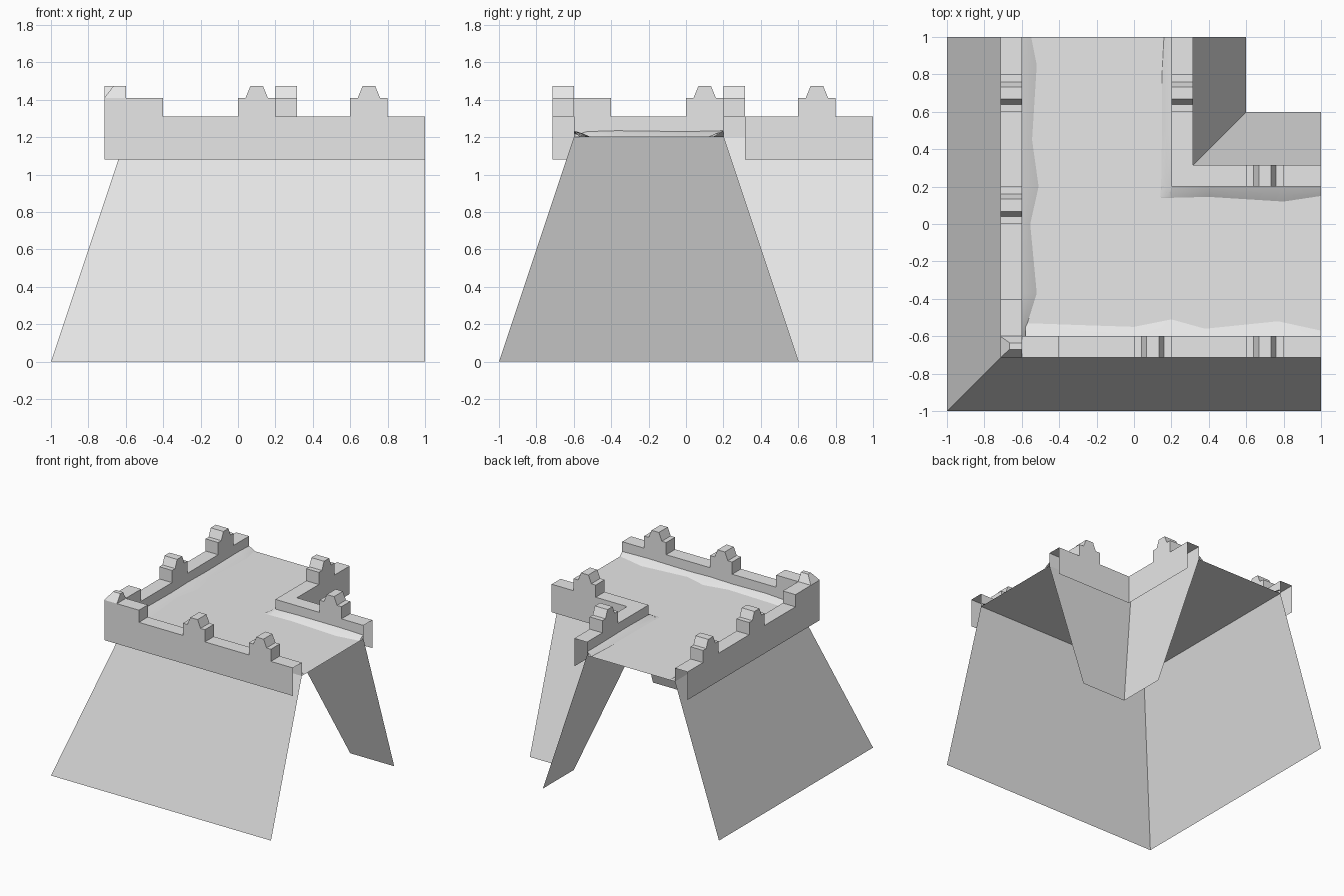
import bpy
import bmesh

old = bpy.data.objects.get("Cube")
if old:
    bpy.data.objects.remove(old, do_unlink=True)

stone = bpy.data.materials.new("grey_stone")
stone.use_nodes = True
GREY = (0.8, 0.8, 0.8, 1)
stone.diffuse_color = GREY
stone.node_tree.nodes["Principled BSDF"].inputs["Base Color"].default_value = GREY

OUT, INN = -0.6, 0.2            # walkway edges
THICK = 0.115                   # parapet thickness
FLOOR, LOW, RIM, MERLON, CAP = 1.2, 1.08, 1.31, 1.41, 1.475


def finish(name, bm, recalc=False):
    if recalc:
        bmesh.ops.recalc_face_normals(bm, faces=bm.faces)
    mesh = bpy.data.meshes.new(name)
    bm.to_mesh(mesh)
    bm.free()
    mesh.materials.append(stone)
    obj = bpy.data.objects.new(name, mesh)
    bpy.context.collection.objects.link(obj)
    return obj


def grid(bm, rows, flip=False):
    """Skin neighbouring rows of points with quads."""
    rows = [[bm.verts.new(p) for p in row] for row in rows]
    for a, b in zip(rows, rows[1:]):
        for i in range(len(a) - 1):
            quad = [a[i], a[i + 1], b[i + 1], b[i]]
            bm.faces.new(quad[::-1] if flip else quad)


def corner_sweep(name, profile):
    """Sweep (offset, height) points round the mitred corner."""
    bm = bmesh.new()
    grid(bm, [[(o, 1, z), (o, o, z), (1, o, z)] for o, z in profile])
    return finish(name, bm)


def place(u, o, z, along_y):
    return (o, u, z) if along_y else (u, o, z)


def block(name, outline, near, far, along_y):
    """Extrude a side outline across the parapet thickness, open below."""
    bm = bmesh.new()
    ends = [[bm.verts.new(place(u, o, z, along_y)) for u, z in outline]
            for o in (near, far)]
    for row in ends:
        bm.faces.new(row)
    a, b = ends
    for i in range(len(a) - 1):
        bm.faces.new([a[i], a[i + 1], b[i + 1], b[i]])
    finish(name, bm, True)


def bank(name, wall, side, depths, along_y):
    """Uneven smooth drift where the walkway meets a parapet."""
    bm = bmesh.new()
    tops = [place(u, wall, FLOOR + h, along_y) for u, d, h in depths]
    mids = [place(u, wall + side * d * 0.5, FLOOR + h * 0.6, along_y) for u, d, h in depths]
    feet = [place(u, wall + side * d, FLOOR + 0.002, along_y) for u, d, h in depths]
    grid(bm, [tops, mids, feet], flip=(side > 0) != along_y)
    for f in bm.faces:
        f.normal_update()
        f.smooth = True
        if f.normal.z < 0:
            f.normal_flip()
    finish(name, bm)


# Sloping walls and walkway
corner_sweep("outer_wall", [(-1, 0), (OUT, FLOOR)])
corner_sweep("walkway", [(OUT, FLOOR), (INN, FLOOR)])
corner_sweep("inner_wall", [(INN, FLOOR), (0.6, 0)])

# Hollow parapets overhanging the walls
corner_sweep("outer_parapet", [(OUT - THICK, LOW), (OUT - THICK, RIM), (OUT, RIM), (OUT, FLOOR)])
corner_sweep("inner_parapet", [(INN, FLOOR), (INN, RIM), (INN + THICK, RIM), (INN + THICK, LOW)])


# Merlons with tapered caps
def merlon_outline(s):
    return [(s, RIM), (s, MERLON), (s + 0.04, MERLON), (s + 0.067, CAP),
            (s + 0.133, CAP), (s + 0.16, MERLON), (s + 0.2, MERLON), (s + 0.2, RIM)]


for along_y, arm in ((False, "front"), (True, "side")):
    for s, label in ((0, "middle"), (0.6, "end")):
        block(f"{arm}_{label}_merlon", merlon_outline(s), OUT - THICK, OUT, along_y)
    block(f"{arm}_inner_merlon", merlon_outline(0.6), INN, INN + THICK, along_y)
    c = OUT - THICK
    block(f"{arm}_corner_merlon", [(c, RIM), (c, MERLON), (-0.4, MERLON), (-0.4, RIM)],
          c, OUT, along_y)

# Hipped cap on the corner merlon
bm = bmesh.new()
c = OUT - THICK
base = [bm.verts.new((x, y, MERLON)) for x, y in ((c, c), (OUT, c), (OUT, OUT), (c, OUT))]
top = [bm.verts.new((x, y, CAP)) for x, y in
       ((-0.665, -0.67), (OUT, -0.67), (OUT, -0.635), (-0.665, -0.635))]
bm.faces.new(top)
for i in range(4):
    j = (i + 1) % 4
    bm.faces.new([base[i], base[j], top[j], top[i]])
finish("corner_cap", bm, True)

# Drifts along the walkway edges: position, depth, height
bank("side_drift", OUT, 1,
     [(-0.6, 0.02, 0.01), (-0.53, 0.03, 0.03), (-0.37, 0.08, 0.035), (0, 0.045, 0.03),
      (0.2, 0.09, 0.035), (0.45, 0.055, 0.03), (0.85, 0.08, 0.035), (1, 0.05, 0.03)], True)
bank("front_drift", OUT, 1,
     [(-0.58, 0.07, 0.02), (-0.3, 0.06, 0.035), (0, 0.05, 0.03), (0.2, 0.09, 0.035),
      (0.38, 0.04, 0.03), (0.77, 0.08, 0.035), (1, 0.03, 0.03)], False)
bank("inner_front_drift", INN, -1,
     [(0.145, 0.06, 0.004), (0.2, 0.06, 0.03), (0.4, 0.055, 0.035), (0.8, 0.08, 0.035),
      (1, 0.05, 0.03)], False)
bank("inner_side_drift", INN, -1,
     [(0.145, 0.06, 0.004), (0.2, 0.055, 0.03), (0.5, 0.05, 0.035), (0.8, 0.05, 0.03),
      (1, 0.04, 0.03)], True)
